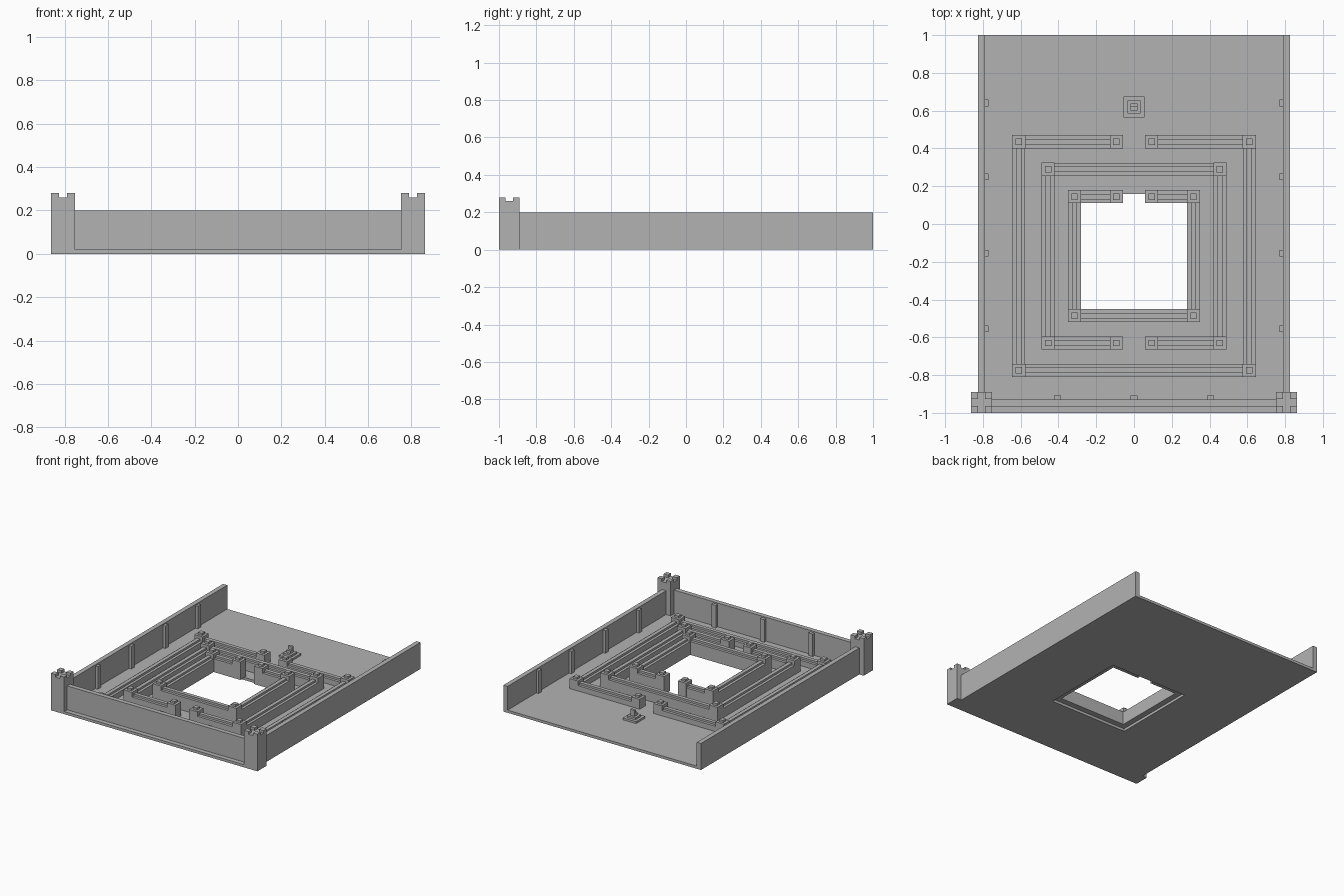
import bpy
import bmesh
from mathutils import Matrix, Vector

cube = bpy.data.objects.get("Cube")
if cube:
    bpy.data.objects.remove(cube)

stone = bpy.data.materials.new("grey_stone")
stone.use_nodes = True
GREY = (0.45, 0.45, 0.45, 1)
stone.diffuse_color = GREY
stone.node_tree.nodes["Principled BSDF"].inputs["Base Color"].default_value = GREY


def finish(name, bm):
    bmesh.ops.recalc_face_normals(bm, faces=bm.faces)
    mesh = bpy.data.meshes.new(name)
    bm.to_mesh(mesh)
    bm.free()
    mesh.materials.append(stone)
    obj = bpy.data.objects.new(name, mesh)
    bpy.context.collection.objects.link(obj)
    return obj


def box(bm, x, y, z):
    """Add a box from (min, max) ranges."""
    size = Vector((x[1] - x[0], y[1] - y[0], z[1] - z[0]))
    centre = Vector((sum(x) / 2, sum(y) / 2, sum(z) / 2))
    bmesh.ops.create_cube(bm, size=1, matrix=Matrix.Translation(centre) @ Matrix.Diagonal(size).to_4x4())


def around(c, half):
    return (c - half, c + half)


FLOOR = 0.02
HALF_W = 0.825
WALL_TOP = 0.2

# Floor slab with a rectangular court opening
bm = bmesh.new()


def rectangle(x, y0, y1):
    return [bm.verts.new((a, b, 0)) for a, b in ((-x, y0), (x, y0), (x, y1), (-x, y1))]


outer = rectangle(HALF_W, -1, 1)
inner = rectangle(0.325, -0.495, 0.16)
for i in range(4):
    j = (i + 1) % 4
    bm.faces.new((outer[i], outer[j], inner[j], inner[i]))
slab = bmesh.ops.extrude_face_region(bm, geom=bm.faces[:])
bmesh.ops.translate(bm, vec=(0, 0, FLOOR), verts=[v for v in slab["geom"] if isinstance(v, bmesh.types.BMVert)])
finish("floor", bm)

# Side walls with inner buttresses
for side, name in ((1, "left"), (-1, "right")):
    bm = bmesh.new()
    box(bm, sorted((side * 0.79, side * HALF_W)), (-0.95, 1), (0, WALL_TOP))
    finish(name + "_side_wall", bm)
    bm = bmesh.new()
    for y in (0.64, 0.25, -0.155, -0.555):
        box(bm, sorted((side * 0.77, side * 0.795)), around(y, 0.018), (FLOOR, 0.19))
    finish(name + "_buttresses", bm)

# Front wall and its buttresses
bm = bmesh.new()
box(bm, (-0.79, 0.79), (-0.965, -0.93), (FLOOR, WALL_TOP))
finish("front_wall", bm)
bm = bmesh.new()
for x in (-0.405, 0, 0.405):
    box(bm, around(x, 0.018), (-0.935, -0.908), (FLOOR, 0.19))
finish("front_buttresses", bm)

# Corner towers with four corner merlons
for side, name in ((1, "left"), (-1, "right")):
    bm = bmesh.new()
    cx, cy, half = side * 0.807, -0.945, 0.055
    box(bm, around(cx, half), around(cy, half), (0, 0.26))
    for sx in (-1, 1):
        for sy in (-1, 1):
            box(bm, around(cx + sx * 0.037, 0.018), around(cy + sy * 0.037, 0.018), (0.26, 0.28))
    finish(name + "_tower", bm)


# Nested precinct walls: ridged walls between capped pillars, one side open
def precinct(name, x, y_front, y_back, gap_at_back, pillar_top):
    wall_top = pillar_top - 0.035
    gap = 0.093
    y_gap, y_full = (y_back, y_front) if gap_at_back else (y_front, y_back)
    runs = [((-x, y_full), (x, y_full))]
    for s in (-1, 1):
        runs.append(((s * x, y_front), (s * x, y_back)))
        runs.append(((s * x, y_gap), (s * gap, y_gap)))
    bm = bmesh.new()
    for (xa, ya), (xb, yb) in runs:
        for half, z in ((0.034, (FLOOR, wall_top)), (0.014, (wall_top, wall_top + 0.015))):
            rx, ry = sorted((xa, xb)), sorted((ya, yb))
            if xa == xb:
                box(bm, around(xa, half), ry, z)
            else:
                box(bm, rx, around(ya, half), z)
    finish(name + "_walls", bm)
    bm = bmesh.new()
    for s in (-1, 1):
        for px, py in ((x, y_front), (x, y_back), (gap, y_gap)):
            box(bm, around(s * px, 0.035), around(py, 0.035), (FLOOR, pillar_top))
            box(bm, around(s * px, 0.017), around(py, 0.017), (pillar_top, pillar_top + 0.016))
    finish(name + "_pillars", bm)


precinct("outer_precinct", 0.61, -0.775, 0.435, True, 0.095)
precinct("middle_precinct", 0.455, -0.63, 0.29, False, 0.125)
precinct("inner_precinct", 0.315, -0.485, 0.145, True, 0.155)

# Stepped dais with a seat on top
bm = bmesh.new()
cy = 0.62
box(bm, around(0, 0.055), around(cy, 0.055), (FLOOR, 0.035))
box(bm, around(0, 0.035), around(cy, 0.035), (0.035, 0.05))
finish("dais", bm)
bm = bmesh.new()
box(bm, around(0, 0.018), (cy - 0.018, cy), (0.05, 0.07))
box(bm, around(0, 0.018), (cy, cy + 0.018), (0.05, 0.095))
finish("seat", bm)
